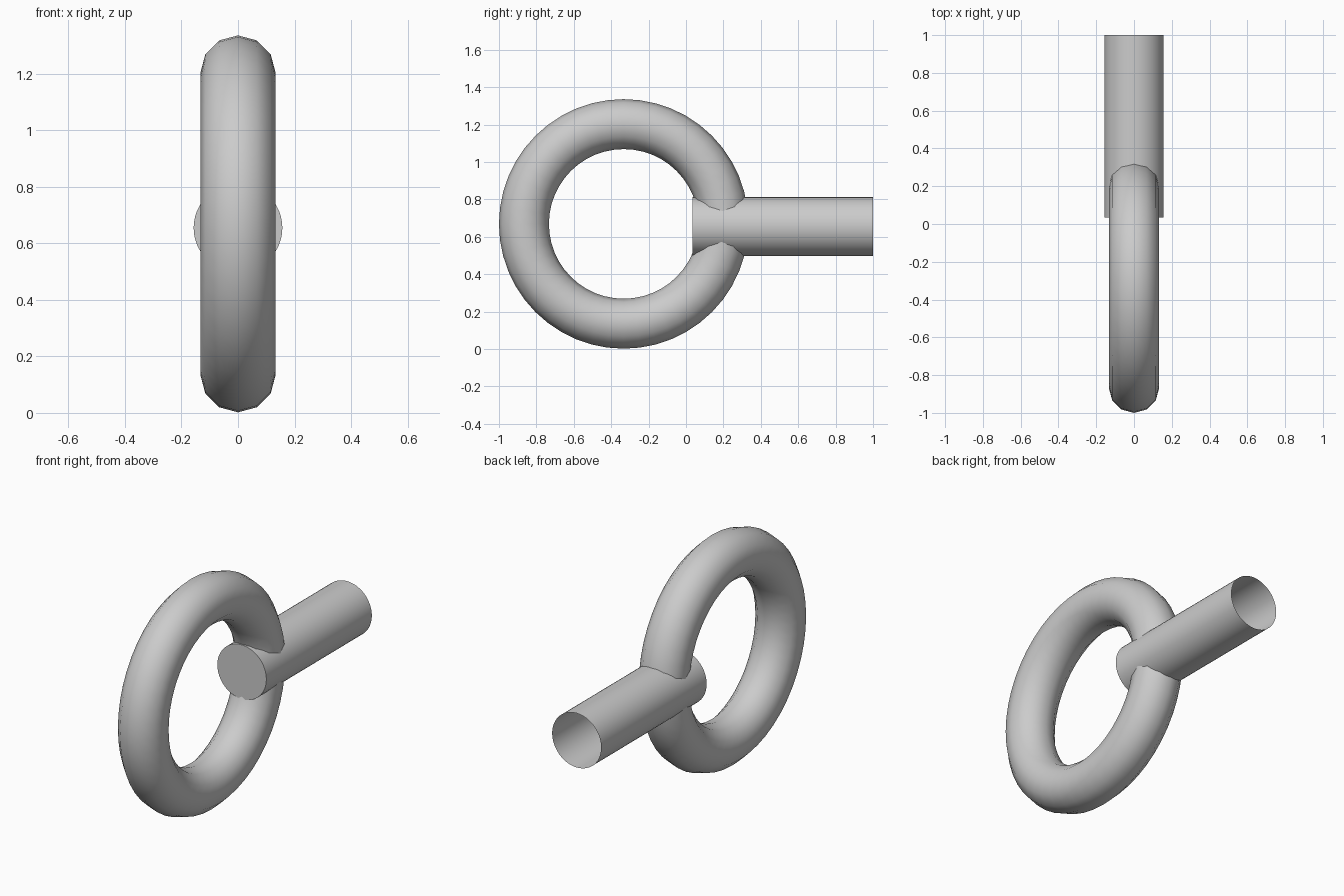
import bpy, bmesh
from math import radians
from mathutils import Matrix

if "Cube" in bpy.data.objects:
    bpy.data.objects.remove(bpy.data.objects["Cube"])


def smooth(obj):
    bpy.ops.object.select_all(action='DESELECT')
    obj.select_set(True)
    bpy.context.view_layer.objects.active = obj
    bpy.ops.object.shade_smooth_by_angle(angle=radians(40))


# Ring: upright torus with a 12-sided section
bpy.ops.mesh.primitive_torus_add(
    major_radius=0.5335, minor_radius=0.1335, major_segments=48, minor_segments=12,
    location=(0, -0.333, 0.669), rotation=(0, radians(90), 0))
ring = bpy.context.object
ring.name = "ring"
smooth(ring)

# Shank: cylinder along y, capped inside the ring, open at the far end
START, END, RADIUS = 0.035, 1.0, 0.157
bm = bmesh.new()
bmesh.ops.create_cone(
    bm, cap_ends=True, segments=48, radius1=RADIUS, radius2=RADIUS, depth=END - START,
    matrix=Matrix.Translation((0, (START + END) / 2, 0.655)) @ Matrix.Rotation(radians(90), 4, 'X'))
open_end = [f for f in bm.faces if f.calc_center_median().y > END - 0.01]
bmesh.ops.delete(bm, geom=open_end, context='FACES_ONLY')
mesh = bpy.data.meshes.new("shank")
bm.to_mesh(mesh)
bm.free()
shank = bpy.data.objects.new("shank", mesh)
bpy.context.collection.objects.link(shank)
smooth(shank)
